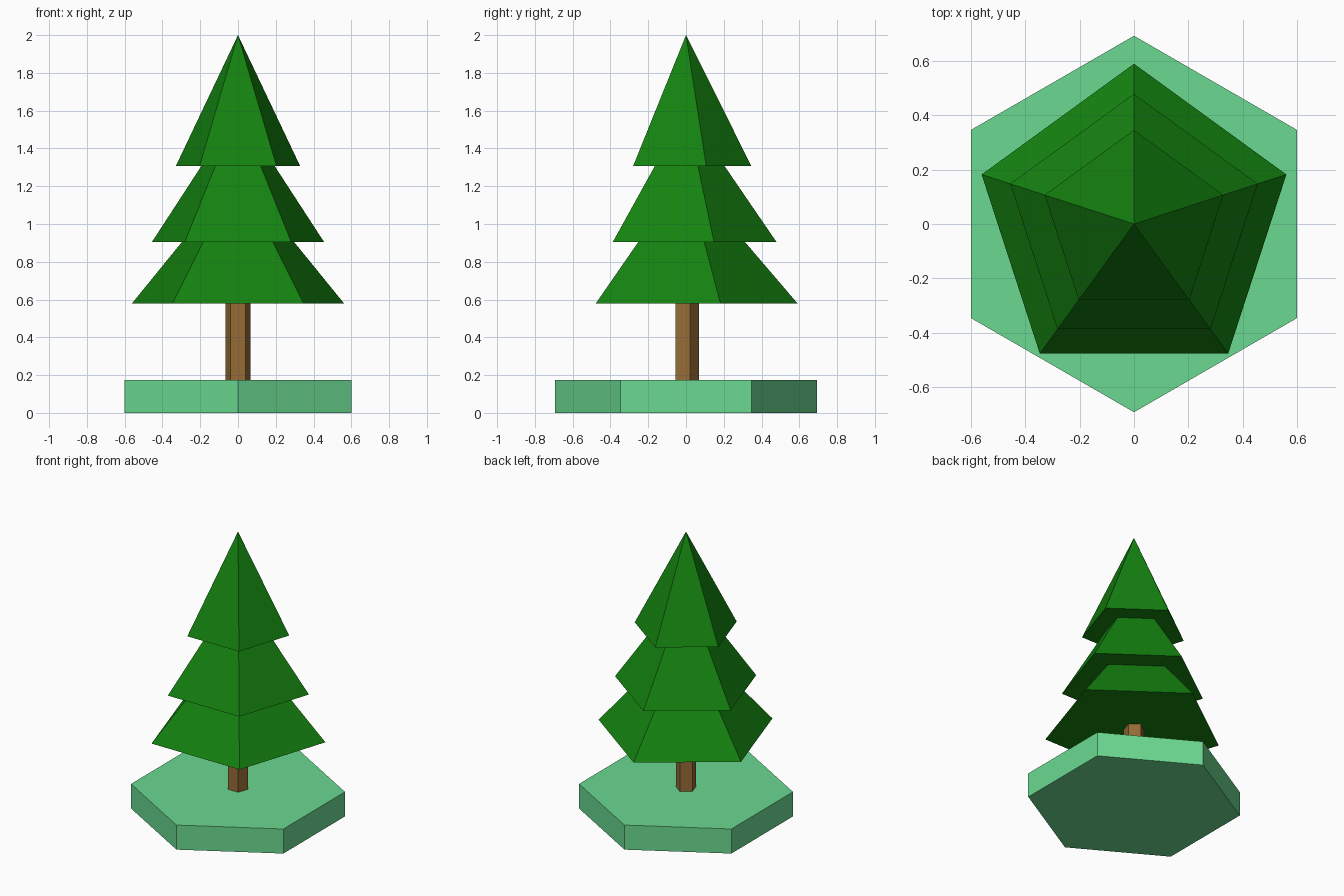
import bpy, bmesh
from math import sin, cos, tau

if "Cube" in bpy.data.objects:
    bpy.data.objects.remove(bpy.data.objects["Cube"])


def lathe(name, profile, sides, color):
    """Flat-shaded turned solid from (radius, z) rings, one corner facing +y."""
    bm = bmesh.new()
    rings = []
    for r, z in profile:
        n = sides if r > 0 else 1
        rings.append([bm.verts.new((-r * sin(tau * i / sides), r * cos(tau * i / sides), z))
                      for i in range(n)])
    for low, high in zip(rings, rings[1:]):
        for i in range(sides):
            j = (i + 1) % sides
            if len(high) == 1:
                bm.faces.new((low[i], low[j], high[0]))
            else:
                bm.faces.new((low[i], low[j], high[j], high[i]))
    bm.faces.new(rings[0][::-1])
    if len(rings[-1]) > 1:
        bm.faces.new(rings[-1])
    bmesh.ops.recalc_face_normals(bm, faces=bm.faces)
    mesh = bpy.data.meshes.new(name)
    bm.to_mesh(mesh)
    bm.free()
    mat = bpy.data.materials.new(name + "_color")
    mat.diffuse_color = (*color, 1)
    mat.use_nodes = True
    mat.node_tree.nodes["Principled BSDF"].inputs["Base Color"].default_value = mat.diffuse_color
    mesh.materials.append(mat)
    obj = bpy.data.objects.new(name, mesh)
    bpy.context.collection.objects.link(obj)
    return obj


# Hexagonal grass base
lathe("grass_base", [(0.693, 0), (0.693, 0.175)], 6, (0.147, 0.694, 0.283))

# Five-sided trunk
lathe("trunk", [(0.069, 0.175), (0.069, 0.58)], 5, (0.305, 0.15, 0.037))

# Three stepped tiers of foliage, ending in a point
lathe("foliage", [(0.59, 0.58), (0.312, 0.905),
                  (0.479, 0.905), (0.204, 1.307),
                  (0.346, 1.307), (0, 2.0)], 5, (0.007, 0.223, 0.005))
